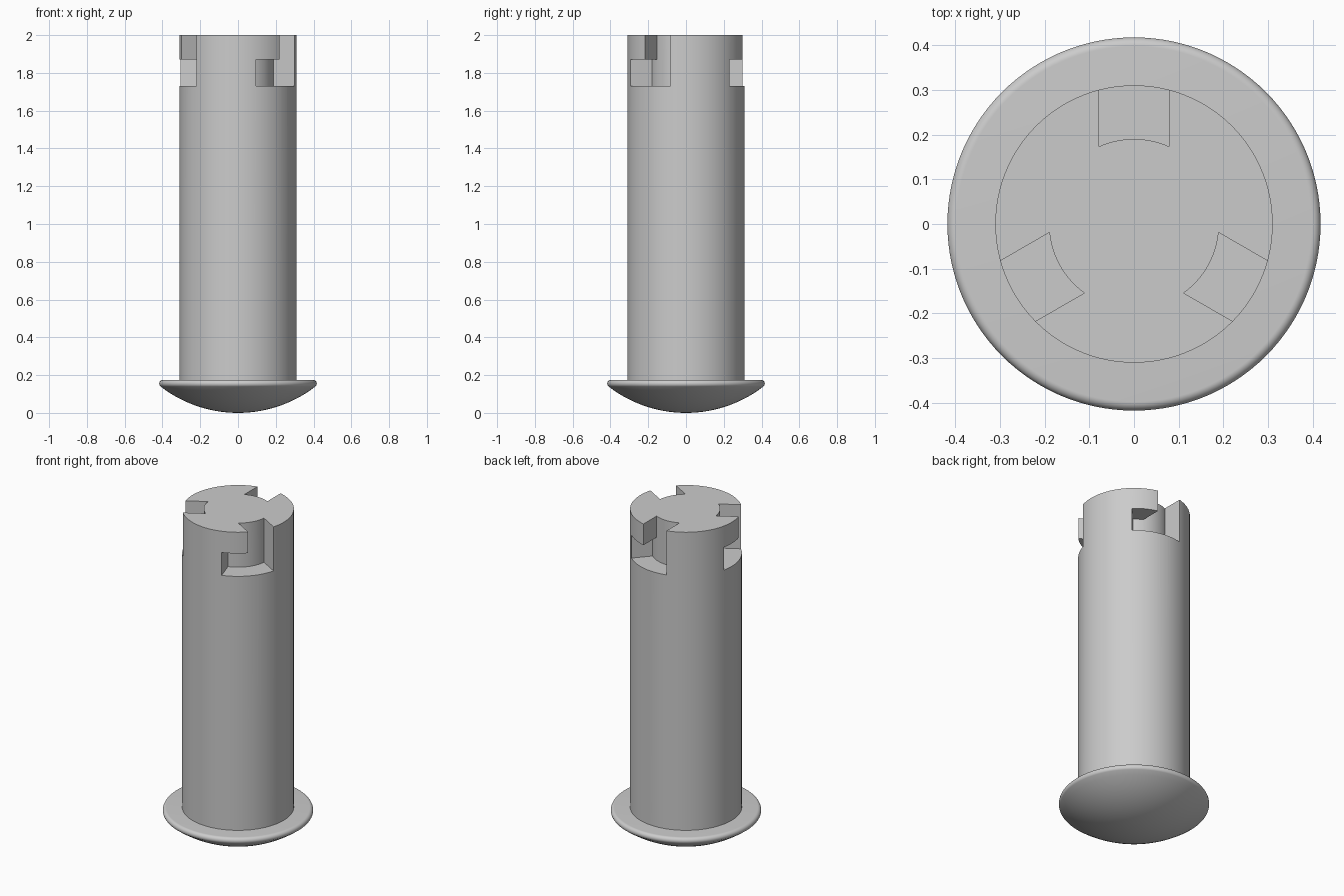
import bpy, bmesh
from math import radians, degrees, sin, cos, asin, sqrt, pi

SHAFT_R, CORE_R, TOP = 0.31, 0.19, 2.0
SLOT_HALF, SLOT_Z, ARM_TOP = 0.078, 1.73, 1.87
ARM_END = 48          # closed end of each locking arm, degrees
OUT = 0.4             # cutters reach beyond the shaft

if "Cube" in bpy.data.objects:
    bpy.data.objects.remove(bpy.data.objects["Cube"])

metal = bpy.data.materials.new("light grey metal")
metal.use_nodes = True
grey = (0.6, 0.6, 0.6, 1)
metal.diffuse_color = grey
metal.node_tree.nodes["Principled BSDF"].inputs["Base Color"].default_value = grey


def make_object(name, bm):
    bmesh.ops.recalc_face_normals(bm, faces=bm.faces)
    mesh = bpy.data.meshes.new(name)
    bm.to_mesh(mesh)
    bm.free()
    obj = bpy.data.objects.new(name, mesh)
    bpy.context.collection.objects.link(obj)
    mesh.materials.append(metal)
    return obj


def activate(obj):
    bpy.ops.object.select_all(action="DESELECT")
    obj.select_set(True)
    bpy.context.view_layer.objects.active = obj


def lathe(name, profile, steps=120):
    bm = bmesh.new()
    verts = [bm.verts.new((r, 0, z)) for r, z in profile]
    edges = [bm.edges.new(pair) for pair in zip(verts, verts[1:])]
    bmesh.ops.spin(bm, geom=verts + edges, cent=(0, 0, 0), axis=(0, 0, 1),
                   angle=2 * pi, steps=steps)
    bmesh.ops.remove_doubles(bm, verts=bm.verts, dist=1e-5)
    return make_object(name, bm)


def polar(r, deg):
    return r * cos(radians(deg)), r * sin(radians(deg))


def cutter(name, outline, z0, z1):
    """Three copies of an extruded outline, spaced evenly around the shaft."""
    bm = bmesh.new()
    for turn in (0, 2 * pi / 3, 4 * pi / 3):
        c, s = cos(turn), sin(turn)
        verts = [bm.verts.new((x * c - y * s, x * s + y * c, z0)) for x, y in outline]
        face = bm.faces.new(verts)
        top = bmesh.ops.extrude_face_region(bm, geom=[face])["geom"]
        moved = [v for v in top if isinstance(v, bmesh.types.BMVert)]
        bmesh.ops.translate(bm, verts=moved, vec=(0, 0, z1 - z0))
    obj = make_object(name, bm)
    obj.hide_render = True
    return obj


def cut(obj, tool):
    mod = obj.modifiers.new("cut", "BOOLEAN")
    mod.operation, mod.solver, mod.object = "DIFFERENCE", "EXACT", tool
    activate(obj)
    bpy.ops.object.modifier_apply(modifier=mod.name)
    bpy.data.objects.remove(tool)


# Domed head: spherical underside, rounded rim, flat top
rim_r, rim_c, rim_z = 0.02, 0.397, 0.155
edge_r, edge_z = rim_c + rim_r * sin(radians(40)), rim_z - rim_r * cos(radians(40))
dome = (edge_r ** 2 + edge_z ** 2) / (2 * edge_z)
profile = []
for i in range(17):
    r = edge_r * i / 16
    profile.append((r, dome - sqrt(dome ** 2 - r ** 2)))
for a in range(-40, 91, 10):
    x, z = polar(rim_r, a)
    profile.append((rim_c + x, rim_z + z))
profile.append((0, rim_z + rim_r))
head = lathe("domed_head", profile)

# Cylindrical shaft
shaft = lathe("slotted_shaft", [(0, 0.15), (SHAFT_R, 0.15), (SHAFT_R, TOP), (0, TOP)])

# Bayonet slots: open from the top, then turning sideways into a locking arm
half = degrees(asin(SLOT_HALF / CORE_R))
slot_angles = [90 - half] + list(range(66, 115, 3)) + [90 + half]
slot = [polar(CORE_R, a) for a in slot_angles]
slot += [(-SLOT_HALF, OUT), (SLOT_HALF, OUT)]
cut(shaft, cutter("slot_cutter", slot, SLOT_Z, TOP + 0.1))

arm_angles = sorted(list(range(ARM_END, 91, 3)) + [90 - half])
arm = [polar(CORE_R, a) for a in arm_angles]
arm += [polar(OUT, a) for a in reversed(arm_angles)]
cut(shaft, cutter("arm_cutter", arm, SLOT_Z, ARM_TOP))

for part in (head, shaft):
    activate(part)
    bpy.ops.object.shade_smooth_by_angle(angle=radians(30))
